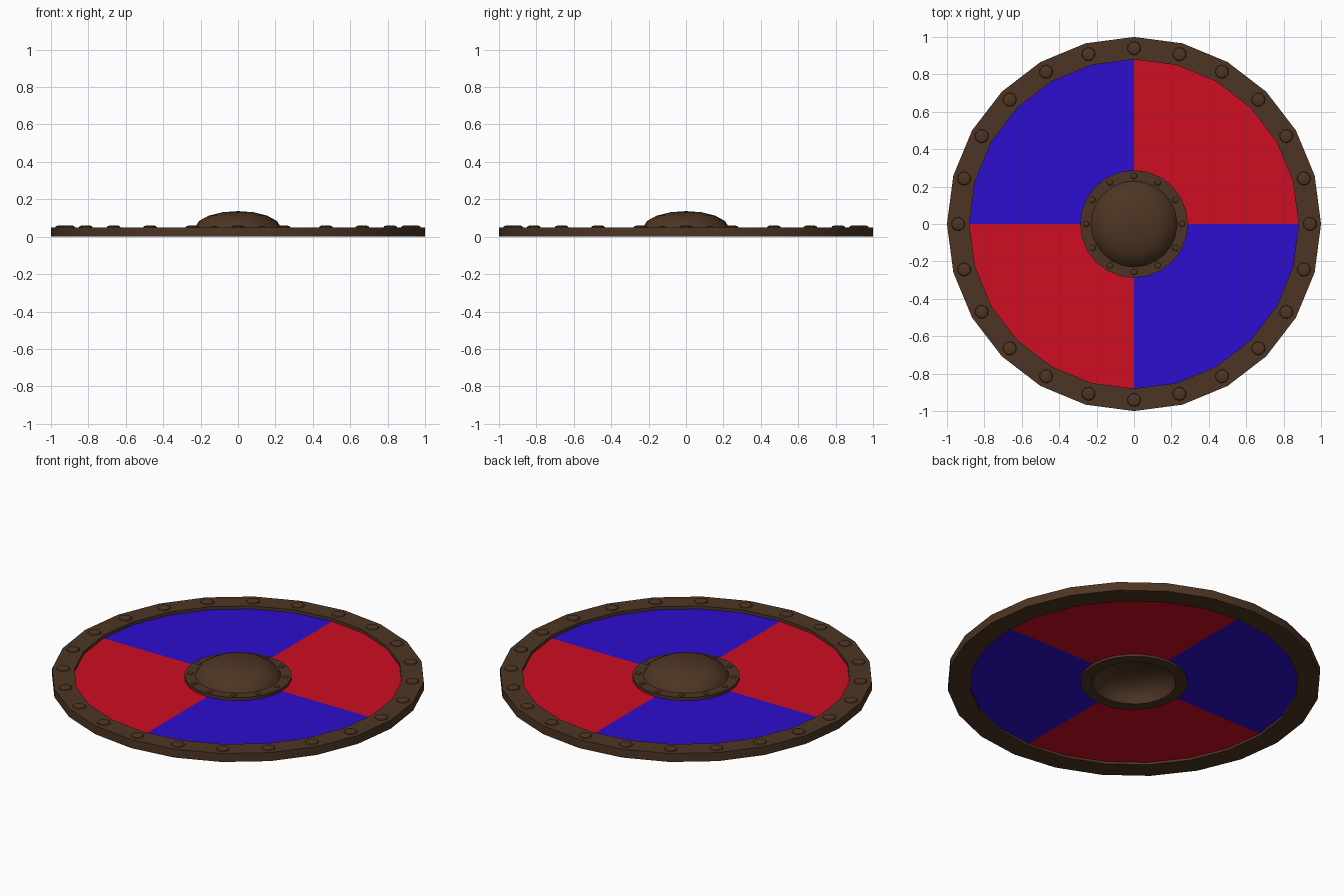
import bpy, bmesh, math
from math import cos, sin, pi, radians

if "Cube" in bpy.data.objects:
    bpy.data.objects.remove(bpy.data.objects["Cube"])


def material(name, rgb):
    m = bpy.data.materials.new(name)
    m.diffuse_color = (*rgb, 1)
    m.use_nodes = True
    m.node_tree.nodes["Principled BSDF"].inputs["Base Color"].default_value = m.diffuse_color
    return m


brown = material("dark bronze", (0.075, 0.036, 0.017))
red = material("red paint", (0.62, 0.004, 0.016))
blue = material("blue paint", (0.027, 0.004, 0.62))


def lathe(name, profile, sides, mats, closed=True, centre=(0, 0), into=None):
    """Spin (radius, z) points round z; radius 0 becomes a single pole."""
    bm = into or bmesh.new()
    rings = []
    for r, z in profile:
        if r == 0:
            rings.append([bm.verts.new((*centre, z))] * sides)
        else:
            rings.append([bm.verts.new((centre[0] + r * cos(2 * pi * i / sides),
                                        centre[1] + r * sin(2 * pi * i / sides), z))
                          for i in range(sides)])
    pairs = list(zip(rings, rings[1:]))
    if closed:
        pairs.append((rings[-1], rings[0]))
    for a, b in pairs:
        for i in range(sides):
            j = (i + 1) % sides
            corners = list(dict.fromkeys((a[i], a[j], b[j], b[i])))
            if len(corners) > 2:
                bm.faces.new(corners)
    return bm if into else finish(name, bm, mats)


def finish(name, bm, mats, smooth=True):
    bmesh.ops.recalc_face_normals(bm, faces=bm.faces)
    mesh = bpy.data.meshes.new(name)
    bm.to_mesh(mesh)
    bm.free()
    ob = bpy.data.objects.new(name, mesh)
    bpy.context.collection.objects.link(ob)
    for m in mats:
        mesh.materials.append(m)
    if smooth:
        bpy.ops.object.select_all(action='DESELECT')
        ob.select_set(True)
        bpy.context.view_layer.objects.active = ob
        bpy.ops.object.shade_smooth_by_angle(angle=radians(35))
    return ob


def rivets(name, count, ring_radius, size, base, height):
    bm = bmesh.new()
    profile = [(size, base), (size * 0.9, base + height * 0.55),
               (size * 0.6, base + height * 0.9), (0, base + height)]
    for k in range(count):
        a = 2 * pi * k / count
        lathe(name, profile, 12, [brown], False,
              (ring_radius * cos(a), ring_radius * sin(a)), bm)
    finish(name, bm, [brown])


# outer rim band
lathe("rim", [(1, 0), (1, 0.05), (0.88, 0.05), (0.88, 0)], 24, [brown])

# painted board, open in the middle, quartered by face direction
board = lathe("board", [(0.885, 0.014), (0.885, 0.032), (0.25, 0.032), (0.25, 0.014)],
              24, [red, blue])
for p in board.data.polygons:
    p.material_index = 0 if p.center.x * p.center.y > 0 else 1

# central boss: flange and hollow dome in one shell
outer = [(0.23 * cos(radians(a)), 0.045 + 0.092 * sin(radians(a)))
         for a in (3, 25, 47, 69)]
inner = [(0.215 * cos(radians(a)), 0.03 + 0.088 * sin(radians(a)))
         for a in (69, 47, 25, 0)]
lathe("boss", [(0.288, 0), (0.288, 0.05), (0.23, 0.05)] + outer[1:] + [(0, 0.137), (0, 0.118)]
      + inner + [(0.225, 0)], 24, [brown])

# rivets on the rim and on the boss flange
rivets("rim_rivets", 24, 0.94, 0.037, 0.049, 0.012)
rivets("boss_rivets", 12, 0.257, 0.017, 0.049, 0.008)
